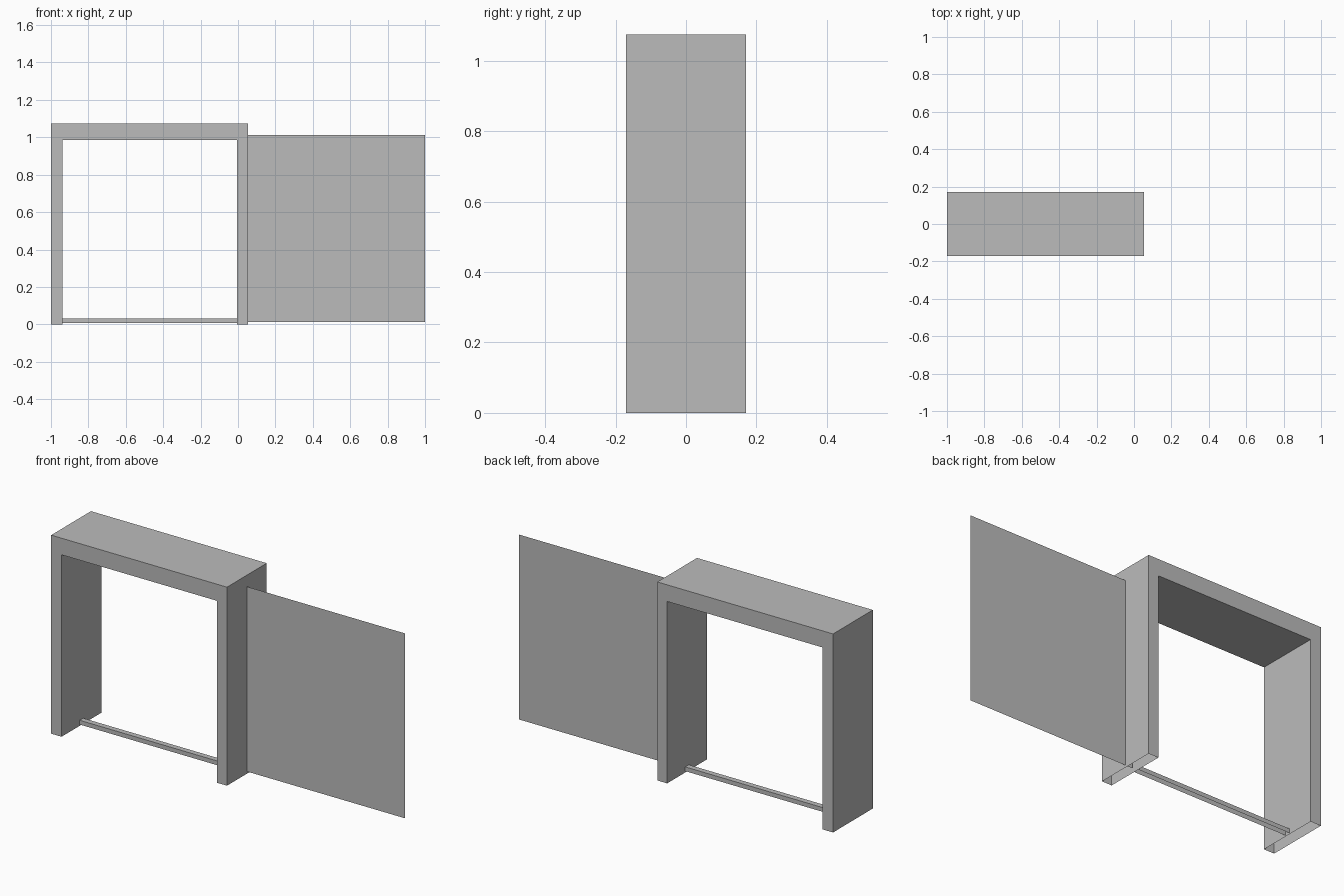
import bpy, bmesh

cube = bpy.data.objects.get("Cube")
if cube:
    bpy.data.objects.remove(cube)

grey = bpy.data.materials.new("plain grey")
grey.use_nodes = True
colour = (0.5, 0.5, 0.5, 1)
grey.diffuse_color = colour
grey.node_tree.nodes["Principled BSDF"].inputs["Base Color"].default_value = colour

DEPTH = 0.34
LEFT, RIGHT = -1.0, 0.053                  # outer sides of the frame
INNER_LEFT, INNER_RIGHT = -0.938, -0.006   # sides of the opening
TOP, OPENING_TOP = 1.075, 0.985


def finish(bm, name):
    mesh = bpy.data.meshes.new(name)
    bm.to_mesh(mesh)
    bm.free()
    mesh.materials.append(grey)
    obj = bpy.data.objects.new(name, mesh)
    bpy.context.collection.objects.link(obj)
    return obj


def extruded_shell(name, profile, depth, floor):
    """Extrude an x-z outline along y and leave its underside at floor open."""
    bm = bmesh.new()
    face = bm.faces.new([bm.verts.new((x, -depth / 2, z)) for x, z in profile])
    result = bmesh.ops.extrude_face_region(bm, geom=[face], use_keep_orig=True)
    verts = [v for v in result["geom"] if isinstance(v, bmesh.types.BMVert)]
    bmesh.ops.translate(bm, verts=verts, vec=(0, depth, 0))
    bmesh.ops.recalc_face_normals(bm, faces=bm.faces)
    under = [f for f in bm.faces if all(abs(v.co.z - floor) < 1e-4 for v in f.verts)]
    bmesh.ops.delete(bm, geom=under, context='FACES_ONLY')
    return finish(bm, name)


# Hollow door frame: two posts and a lintel in one shell
extruded_shell("door_frame", [
    (LEFT, 0), (INNER_LEFT, 0), (INNER_LEFT, OPENING_TOP),
    (INNER_RIGHT, OPENING_TOP), (INNER_RIGHT, 0), (RIGHT, 0),
    (RIGHT, TOP), (LEFT, TOP)], DEPTH, 0)

# Floor rail across the opening
RAIL_BOTTOM, RAIL_TOP = 0.007, 0.03
extruded_shell("floor_rail", [
    (INNER_LEFT, RAIL_BOTTOM), (INNER_RIGHT, RAIL_BOTTOM),
    (INNER_RIGHT, RAIL_TOP), (INNER_LEFT, RAIL_TOP)], 0.03, RAIL_BOTTOM)

# Thin sliding door panel, slid open through the left post
bm = bmesh.new()
bm.faces.new([bm.verts.new((x, 0, z)) for x, z in
              ((0.01, 0.012), (1, 0.012), (1, 1.013), (0.01, 1.013))])
finish(bm, "sliding_door")
